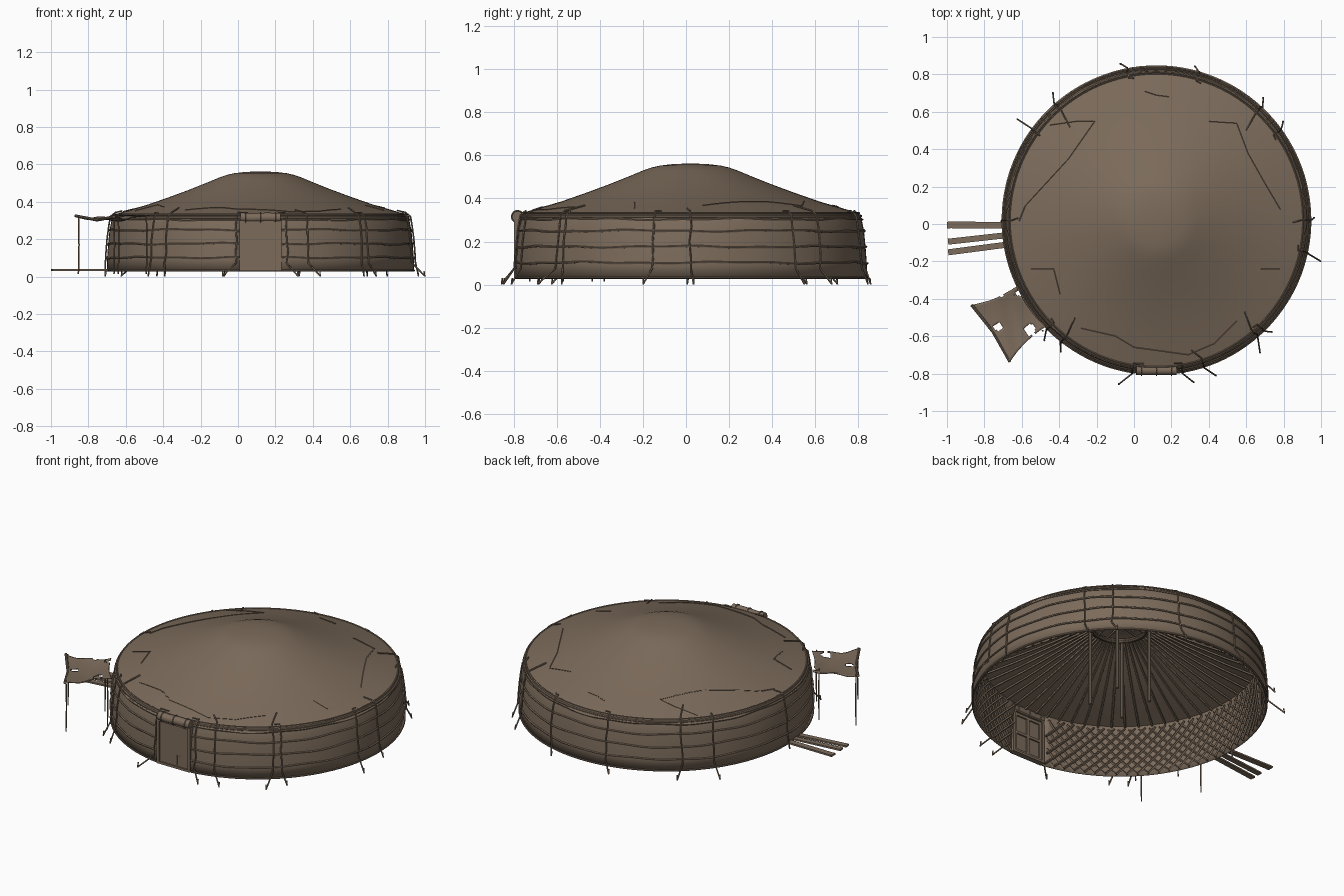
import bpy, bmesh, math, random
from mathutils import Vector, Matrix

if "Cube" in bpy.data.objects:
    bpy.data.objects.remove(bpy.data.objects["Cube"])

random.seed(4)
CX, CY = 0.12, 0.02
DOOR = math.radians(7.9)          # half angle of the door gap
FRONT = -math.pi / 2

brown = bpy.data.materials.new("weathered_brown")
brown.diffuse_color = (0.200, 0.147, 0.104, 1)
brown.use_nodes = True
brown.node_tree.nodes["Principled BSDF"].inputs["Base Color"].default_value = brown.diffuse_color

WALL = [(0.822, 0.03), (0.82, 0.10), (0.814, 0.18), (0.807, 0.25), (0.797, 0.30), (0.785, 0.328)]
ROOF = [(0.792, 0.318), (0.785, 0.331), (0.73, 0.348), (0.60, 0.386), (0.48, 0.428), (0.38, 0.465),
        (0.28, 0.505), (0.22, 0.53), (0.18, 0.544), (0.14, 0.553), (0.08, 0.560), (0.0, 0.563)]


def polar(a, r, z):
    return Vector((CX + r * math.cos(a), CY + r * math.sin(a), z))


def lerp_table(table, x):
    table = sorted(table)
    x = min(max(x, table[0][0]), table[-1][0])
    for (x0, y0), (x1, y1) in zip(table, table[1:]):
        if x <= x1:
            return y0 + (y1 - y0) * (x - x0) / (x1 - x0)


def wall_r(z):
    return lerp_table([(b, a) for a, b in WALL], z)


def roof_z(r):
    return lerp_table(ROOF[1:], r)


def finish(name, bm, angle=40):
    bmesh.ops.recalc_face_normals(bm, faces=bm.faces)
    me = bpy.data.meshes.new(name)
    bm.to_mesh(me)
    bm.free()
    me.materials.append(brown)
    me.shade_smooth()
    me.set_sharp_from_angle(angle=math.radians(angle))
    ob = bpy.data.objects.new(name, me)
    bpy.context.collection.objects.link(ob)
    return ob


def tube(bm, pts, r, sides=6, closed=False):
    pts = [Vector(p) for p in pts]
    n, normal, rings = len(pts), None, []
    for i, p in enumerate(pts):
        a = pts[i - 1] if (i or closed) else p
        b = pts[(i + 1) % n] if (i < n - 1 or closed) else p
        t = (b - a).normalized()
        if normal is None:
            normal = Vector((0, 0, 1)) if abs(t.z) < 0.8 else Vector((1, 0, 0))
        normal = (normal - t * normal.dot(t)).normalized()
        side = t.cross(normal)
        rings.append([bm.verts.new(p + r * (normal * math.cos(k * math.tau / sides)
                      + side * math.sin(k * math.tau / sides))) for k in range(sides)])
    pairs = list(zip(rings, rings[1:])) + ([(rings[-1], rings[0])] if closed else [])
    for u, v in pairs:
        for k in range(sides):
            bm.faces.new((u[k], u[(k + 1) % sides], v[(k + 1) % sides], v[k]))
    if not closed:
        bm.faces.new(rings[0])
        bm.faces.new(rings[-1])


def box(bm, centre, size, rot=0.0):
    m = Matrix.Translation(centre) @ Matrix.Rotation(rot, 4, 'Z') @ Matrix.Diagonal((*size, 1))
    bmesh.ops.create_cube(bm, size=1, matrix=m)


def revolve(name, profile, a0, a1, steps, thick):
    bm = bmesh.new()
    rows = [[bm.verts.new(polar(a0 + (a1 - a0) * i / steps, max(r, 1e-4), z)) for r, z in profile]
            for i in range(steps + 1)]
    for u, v in zip(rows, rows[1:]):
        for k in range(len(profile) - 1):
            bm.faces.new((u[k], v[k], v[k + 1], u[k + 1]))
    bmesh.ops.remove_doubles(bm, verts=bm.verts, dist=0.0005)
    ob = finish(name, bm)
    mod = ob.modifiers.new("cloth", 'SOLIDIFY')
    mod.thickness, mod.offset = thick, -1
    return ob


# Felt wall with a door gap, and the roof cover
revolve("felt_wall", WALL, FRONT + DOOR, FRONT + math.tau - DOOR, 112, 0.008)
revolve("roof_cover", ROOF, 0, math.tau, 96, 0.006)

# Eave hem and ground hem
bm = bmesh.new()
for r, z, t in ((0.792, 0.318, 0.007), (0.785, 0.332, 0.005)):
    tube(bm, [polar(i * math.tau / 96, r, z) for i in range(96)], t, 6, True)
arc = [FRONT + DOOR + (math.tau - 2 * DOOR) * i / 112 for i in range(113)]
tube(bm, [polar(a, 0.820, 0.033) for a in arc], 0.006)
finish("cover_hems", bm)

# Horizontal girth ropes
bm = bmesh.new()
for j, z in enumerate((0.10, 0.174, 0.248, 0.306)):
    pts = []
    for a in arc:
        zz = z + 0.003 * math.sin(7 * a + 2 * j) + 0.002 * math.sin(17 * a + j)
        pts.append(polar(a, wall_r(zz) + 0.003, zz))
    tube(bm, pts, 0.0055, 5)
finish("girth_ropes", bm)

# Tie-down ropes: angle, roof start radius, peg radius, sideways lean at the peg
TIES = [(144, .77, .92, 0), (131, .68, .88, -2), (101, .77, .86, 2), (74, .77, .85, 2), (47, .68, .87, 2),
        (36, .77, .86, 2), (0, .73, .845, 1), (-12, .77, .905, -2), (-49, .68, .90, -3), (-46, .77, .86, 2),
        (-72, .72, .89, 3), (-80, .77, .89, 3), (-99, .77, .90, -4), (-128, .68, .87, 2),
        (-135, .77, .88, 2), (180, .74, .83, 1)]
bm = bmesh.new()
for deg, r0, r1, lean in TIES:
    a, d = math.radians(deg), math.radians(lean)
    pts = [polar(a - d, r0, roof_z(r0) + 0.006), polar(a, 0.775, 0.343), polar(a, 0.802, 0.322)]
    for z in (0.27, 0.20, 0.13, 0.075):
        pts.append(polar(a + random.uniform(-.008, .008), wall_r(z) + 0.008, z))
    pts.append(polar(a + d, r1, 0.004))
    tube(bm, pts, 0.0045, 5)
    tube(bm, [polar(a + d, r1 - 0.004, 0.03), polar(a + d, r1, 0.0)], 0.004, 5)   # peg
finish("tie_down_ropes", bm)

# Thin ropes lying over the roof
ROOF_ROPES = [[(-.45, .53), (-.31, .55), (-.21, .55), (-.35, .35), (-.58, .10), (-.62, 0)],
              [(.40, .55), (.55, .54), (.61, .38), (.70, .22), (.80, .05)],
              [(.55, -.52), (.43, -.64), (.29, -.70), (.0, -.66), (-.10, -.60), (-.32, -.55)],
              [(.68, -.24), (.80, -.24)], [(-.55, -.24), (-.43, -.24), (-.39, -.40)],
              [(.06, .71), (.12, .69), (.20, .68)]]
bm = bmesh.new()
for path in ROOF_ROPES:
    pts = []
    for p, q in zip(path, path[1:]):
        for i in range(6):
            x, y = p[0] + (q[0] - p[0]) * i / 6, p[1] + (q[1] - p[1]) * i / 6
            pts.append((x, y, roof_z(math.hypot(x - CX, y - CY)) + 0.001))
    tube(bm, pts, 0.003, 5)
finish("roof_ropes", bm)

# Crossed lattice inside the wall
bm = bmesh.new()
N = 84
for s, inset in ((1, 0.014), (-1, 0.022)):
    for i in range(N):
        pts = []
        for k in range(9):
            a = i * math.tau / N + s * 0.36 * k / 8
            z = 0.032 + 0.275 * k / 8
            gap = abs((a - FRONT + math.pi) % math.tau - math.pi)
            if gap > DOOR:
                pts.append(polar(a, wall_r(z) - inset, z))
            elif pts:
                break
        if len(pts) > 1:
            tube(bm, pts, 0.0065, 4)
finish("wall_lattice", bm)

# Roof poles, crown ring and its crossbars
bm = bmesh.new()
for i in range(64):
    a = (i + .5) * math.tau / 64
    tube(bm, [polar(a, r, roof_z(r) - 0.016) for r in (0.775, 0.60, 0.48, 0.38, 0.28, 0.17)], 0.007, 5)
finish("roof_poles", bm)
bm = bmesh.new()
for r, z, t in ((0.165, 0.522, 0.014), (0.15, 0.508, 0.008)):
    tube(bm, [polar(i * math.tau / 40, r, z) for i in range(40)], t, 8, True)
for a in (0, math.pi / 2):
    for off in (-0.03, 0.03):
        side = Vector((-math.sin(a), math.cos(a), 0)) * off
        tube(bm, [polar(a, r, 0.545 - 1.0 * r * r) + side for r in (-.155, -.08, 0, .08, .155)], 0.006, 5)
finish("crown_ring", bm)

# Four centre posts
bm = bmesh.new()
for sx in (-1, 1):
    for sy in (-1, 1):
        x, y = CX + .117 * sx, CY + .117 * sy
        tube(bm, [(x, y, 0.03), (x, y, 0.52)], 0.010, 8)
finish("centre_posts", bm)

# Door: frame, slab, raised rails on both faces
bm = bmesh.new()
for s in (-1, 1):
    box(bm, (CX + .105 * s, -.783, .168), (.016, .034, .272))
for z in (0.036, 0.297):
    box(bm, (CX, -.783, z), (.22, .034, .014))
finish("door_frame", bm)
bm = bmesh.new()
box(bm, (CX, -.788, .166), (.196, .010, .25))
for x in (-.09, 0, .09):
    box(bm, (CX + x, -.779, .166), (.016, .010, .25))
for z in (.05, .165, .28):
    box(bm, (CX, -.779, z), (.196, .010, .016))
for x in (-.07, .02, .04):
    box(bm, (CX + x, -.794, .08), (.004, .004, .06))
finish("door_slab", bm)

# Rolled door flap with ties
bm = bmesh.new()
tube(bm, [(CX + x, -.783, .316 + z) for x, z in ((-.108, .002), (-.05, -.002), (.03, .001), (.108, 0))], 0.025, 14)
for x in (-.08, .0, .08):
    tube(bm, [(CX + x, -.783 + .027 * math.cos(k * math.tau / 14), .316 + .027 * math.sin(k * math.tau / 14))
              for k in range(14)], 0.004, 5, True)
finish("rolled_door_flap", bm)

# Torn hide awning at the front left
A, B, C, D = (Vector(p) for p in ((-.868, -.433, .325), (-.63, -.335, .33), (-.474, -.55, .335), (-.663, -.737, .32)))
HOLES = [(-.727, -.55, .022), (-.556, -.567, .030), (-.615, -.37, .016), (-.712, -.372, .018)]
bm = bmesh.new()
n = 26
grid = []
for i in range(n + 1):
    row = []
    for j in range(n + 1):
        u, v = i / n, j / n
        p = A * (1 - u) * (1 - v) + B * u * (1 - v) + C * u * v + D * (1 - u) * v
        mid = (A + B + C + D) / 4
        pull = 0.10 * (abs(2 * u - 1) * 4 * v * (1 - v) + abs(2 * v - 1) * 4 * u * (1 - u))
        p = p.lerp(mid, pull)
        p.z -= 0.022 * (4 * u * (1 - u) + 4 * v * (1 - v)) / 2 + 0.006 * math.sin(9 * u + 5 * v)
        row.append(bm.verts.new(p))
    grid.append(row)
for i in range(n):
    for j in range(n):
        f = (grid[i][j], grid[i + 1][j], grid[i + 1][j + 1], grid[i][j + 1])
        m = sum((q.co for q in f), Vector()) / 4
        if all(math.hypot(m.x - x, m.y - y) > r for x, y, r in HOLES):
            bm.faces.new(f)
bmesh.ops.delete(bm, geom=[v for v in bm.verts if not v.link_faces], context='VERTS')
awning = finish("hide_awning", bm)
awning.modifiers.new("hide", 'SOLIDIFY').thickness = 0.006
bm = bmesh.new()
tube(bm, [v for v in (A, A.lerp(D, .5) + Vector((.012, .008, -.02)), D)], 0.008, 8)   # rolled outer edge
finish("awning_edge", bm)
bm = bmesh.new()
for x, y in ((-.853, -.435), (-.663, -.725), (-.64, -.38), (-.49, -.57)):
    tube(bm, [(x, y, 0.015), (x + .003, y, .17), (x, y, .33)], 0.004, 6)
finish("awning_stakes", bm)

# Three loose planks at the left
bm = bmesh.new()
for y, rot in ((-.006, -.01), (-.078, .11), (-.132, .13)):
    box(bm, (-.845, y, .036), (.30, .036 if rot < 0 else .032, .010), rot)
box(bm, (-.99, -.006, .036), (.02, .036, .010))
finish("loose_planks", bm, 30)
